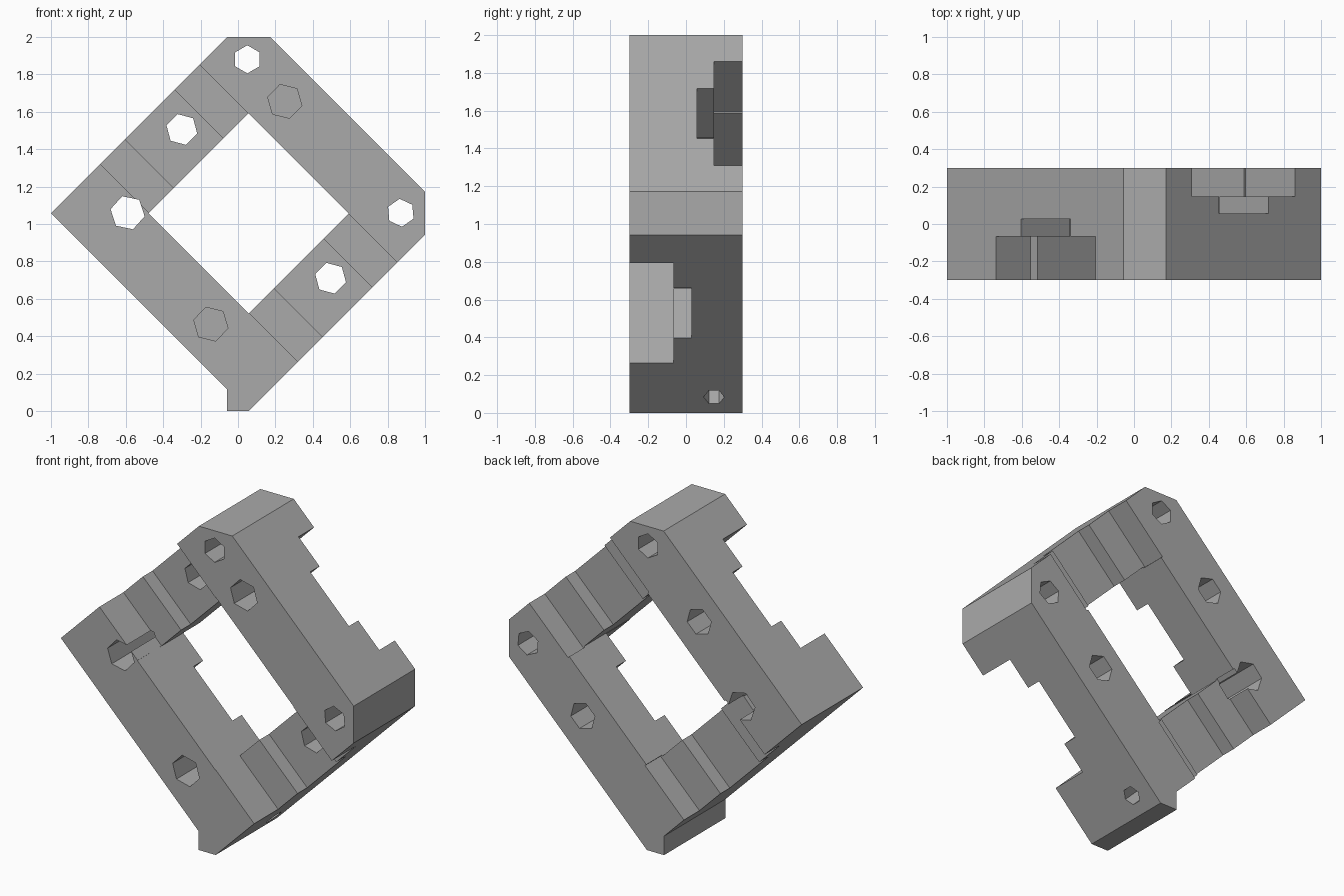
import bpy, bmesh
from math import sin, cos, radians, sqrt

if "Cube" in bpy.data.objects:
    bpy.data.objects.remove(bpy.data.objects["Cube"], do_unlink=True)

CX, CZ = 0.057, 1.057      # frame centre
DIAG = 1.057               # centre to corner of the tilted square
OUT = DIAG / sqrt(2)       # centre to outer side
INN = 0.378                # centre to inner side
HALF = 0.3                 # half the depth

grey = bpy.data.materials.new("plain grey")
grey.use_nodes = True
grey.diffuse_color = (0.4, 0.4, 0.4, 1)
grey.node_tree.nodes["Principled BSDF"].inputs["Base Color"].default_value = (0.4, 0.4, 0.4, 1)


def tilted(a, b):
    """Frame coordinates (a to upper right, b to upper left) to x, z."""
    return CX + (a - b) / sqrt(2), CZ + (a + b) / sqrt(2)


def loft(name, rings):
    """Solid between two matching rings of points."""
    bm = bmesh.new()
    r0, r1 = [[bm.verts.new(p) for p in ring] for ring in rings]
    bm.faces.new(r0)
    bm.faces.new(r1)
    n = len(r0)
    for i in range(n):
        j = (i + 1) % n
        bm.faces.new((r0[i], r0[j], r1[j], r1[i]))
    bmesh.ops.recalc_face_normals(bm, faces=bm.faces)
    mesh = bpy.data.meshes.new(name)
    bm.to_mesh(mesh)
    bm.free()
    mesh.materials.append(grey)
    obj = bpy.data.objects.new(name, mesh)
    bpy.context.collection.objects.link(obj)
    return obj


def prism(name, outline, y0, y1):
    return loft(name, [[(x, y, z) for x, z in outline] for y in (y0, y1)])


def block(a0, a1, b0, b1, y0, y1):
    corners = [tilted(a0, b0), tilted(a1, b0), tilted(a1, b1), tilted(a0, b1)]
    return prism("cutter", corners, y0, y1)


def hexagon(r, turn):
    return [(r * cos(radians(turn + 60 * k)), r * sin(radians(turn + 60 * k))) for k in range(6)]


def bolt_hole(x, z, r, turn, y1=0.4):
    return prism("cutter", [(x + u, z + v) for u, v in hexagon(r, turn)], -0.4, y1)


# Frame body with trimmed top and side corners and a squared foot
outline = [(-1, CZ), (CX + 0.943 - DIAG, 2), (CX + DIAG - 0.943, 2),
           (1, CZ + 0.114), (1, CZ - 0.114), (CX, 0), (-0.06, 0), (-0.06, 0.117)]
frame = prism("frame", outline, -HALF, HALF)

# Square window
cutters = [block(-INN, INN, -INN, INN, -0.4, 0.4)]

# Stepped notches: front of two rails, back of the other two
near, far = INN - 0.006, OUT + 0.1
for s in (1, -1):
    lo, hi = sorted((s * near, s * far))
    for half, y in ((0.375, -0.066), (0.187, 0.028)):
        cutters.append(block(-half, half, lo, hi, -0.4, y))
    for half, y in ((0.39, 0.148), (0.187, 0.057)):
        cutters.append(block(lo, hi, -half, half, y, 0.4))

# Through bolt holes
for hole in ((0.05, 1.88, 0.075, 30), (0.87, 1.06, 0.075, 35), (-0.3, 1.505, 0.085, 45),
             (0.495, 0.71, 0.085, 45), (-0.59, 1.06, 0.093, 48)):
    cutters.append(bolt_hole(*hole))

# Blind bolt holes
for x, z in ((0.25, 1.655), (-0.145, 0.465)):
    cutters.append(bolt_hole(x, z, 0.094, 46, -0.02))

# Small hole in the lower outer side
rings = []
for b in (-OUT - 0.1, -0.45):
    ring = []
    for u, v in hexagon(0.055, 0):
        x, z = tilted(-0.629 + v, b)
        ring.append((x, 0.148 + u, z))
    rings.append(ring)
cutters.append(loft("cutter", rings))

# Cut everything and drop the cutters
bpy.context.view_layer.objects.active = frame
for cutter in cutters:
    mod = frame.modifiers.new("cut", "BOOLEAN")
    mod.operation = "DIFFERENCE"
    mod.solver = "EXACT"
    mod.object = cutter
    bpy.ops.object.modifier_apply(modifier=mod.name)
    bpy.data.objects.remove(cutter, do_unlink=True)
